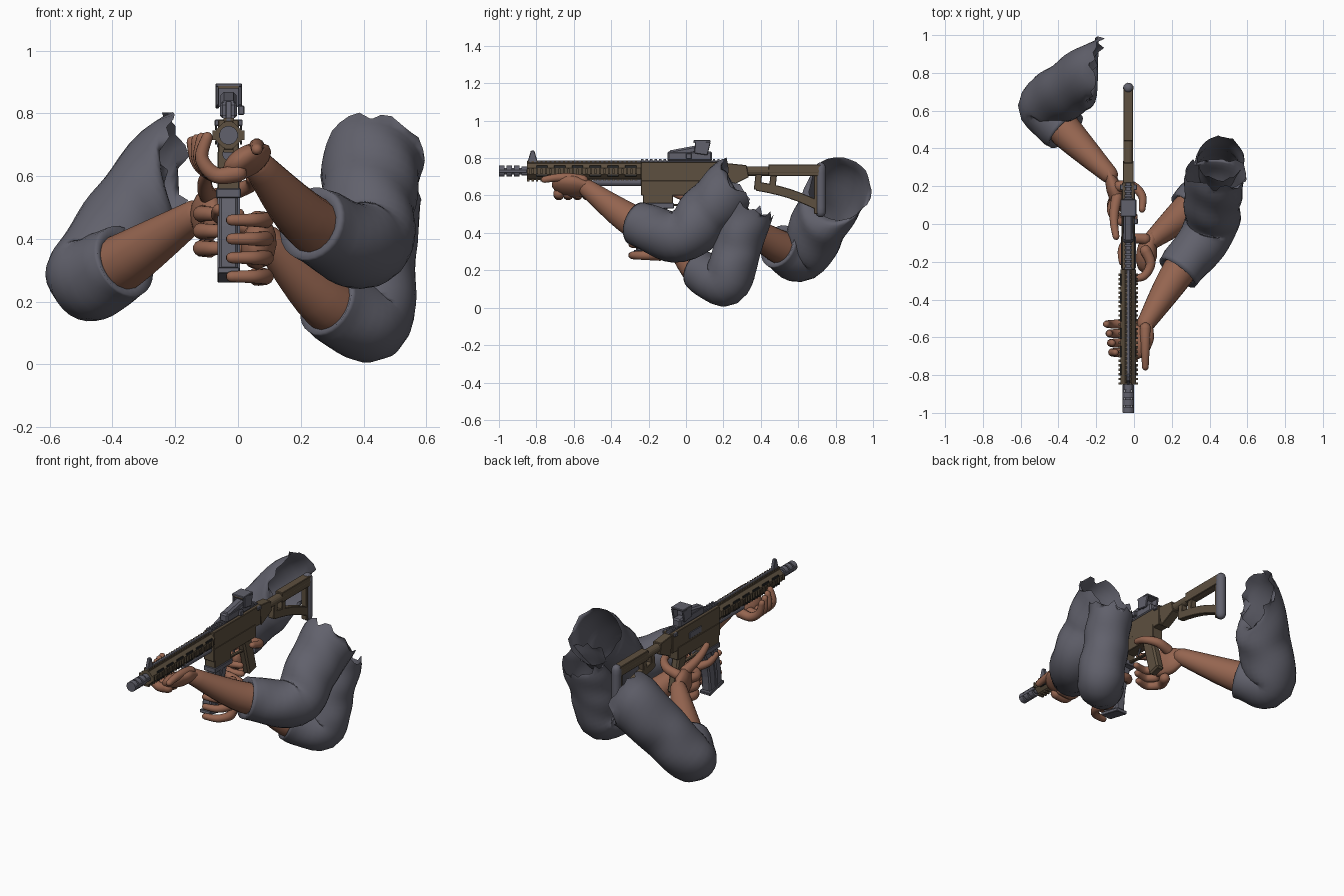
import bpy, bmesh, math, random
from mathutils import Matrix, Vector

random.seed(4)
if "Cube" in bpy.data.objects:
    bpy.data.objects.remove(bpy.data.objects["Cube"], do_unlink=True)


def material(name, red, green, blue):
    mat = bpy.data.materials.new(name)
    mat.use_nodes = True
    mat.diffuse_color = (red, green, blue, 1)
    shader = mat.node_tree.nodes["Principled BSDF"]
    shader.inputs["Base Color"].default_value = mat.diffuse_color
    shader.inputs["Roughness"].default_value = .8
    return mat


CLOTH = material("grey cloth", .12, .12, .15)
SKIN = material("skin", .3, .13, .08)
TAN = material("brown metal", .11, .08, .05)
STEEL = material("grey metal", .12, .12, .15)
DARK = material("dark recess", .02, .02, .02)

# Landmarks of the rifle: centre plane, bore height and stations along its length
CENTRE, BORE = -.03, .73
MUZZLE, GUARD, FRONT, REAR, BUTT = -1, -.85, -.24, .22, .72


def finish(name, bm, mat, smooth=False, bevel=0):
    bmesh.ops.recalc_face_normals(bm, faces=bm.faces)
    mesh = bpy.data.meshes.new(name)
    bm.to_mesh(mesh)
    bm.free()
    mesh.materials.append(mat)
    for face in mesh.polygons:
        face.use_smooth = smooth
    part = bpy.data.objects.new(name, mesh)
    bpy.context.collection.objects.link(part)
    if bevel:
        modifier = part.modifiers.new("bevel", "BEVEL")
        modifier.width = bevel
        modifier.limit_method = "ANGLE"
    return part


def spline(values, i, f):
    last = len(values) - 1
    before, start, end, after = (values[min(max(i + k, 0), last)] for k in (-1, 0, 1, 2))
    return (start + (end - before) * (f / 2)
            + (before * 2 - start * 5 + end * 4 - after) * (f * f / 2)
            + (start * 3 - before - end * 3 + after) * (f ** 3 / 2))


def tube(name, points, radii, mat, sides=14, steps=6, flat=None, facing=None):
    """Loft round sections along a smooth path; with a facing it is a folded, torn sleeve."""
    spans = len(points) - 1
    path = []
    for s in range(spans * steps + 1):
        i = min(s // steps, spans - 1)
        f = s / steps - i
        path.append((spline(points, i, f), spline(radii, i, f)))
    rings = []
    for k, (spot, radius) in enumerate(path):
        ahead, behind = path[min(k + 1, len(path) - 1)][0], path[max(k - 1, 0)][0]
        along = (ahead - behind).normalized()
        if facing:
            along = along.lerp(facing, (k / (len(path) - 1)) ** 4).normalized()
        rings.append((spot, radius, along))
    spot, radius, along = rings[0]
    if facing:
        rings.insert(0, (spot + along * .02, radius * .7, along))
    else:
        tip, small, out = rings[-1]
        for reach, scale in ((.55, .8), (.9, .35)):
            rings.insert(0, (spot - along * radius * reach, radius * scale, along))
            rings.append((tip + out * small * reach, small * scale, out))
    bm = bmesh.new()
    side = rings[0][2].orthogonal().normalized()
    loops = []
    for k, (spot, radius, along) in enumerate(rings):
        side = (side - along * side.dot(along)).normalized()
        other = along.cross(side)
        loop = []
        for j in range(sides):
            a = math.tau * j / sides
            offset = (side * math.cos(a) + other * math.sin(a)) * radius
            if flat:
                offset -= flat * offset.dot(flat) / 2
            if facing and k > 2:
                offset *= 1 + .02 * math.sin(k + 2 * math.sin(a)) + .015 * math.sin(3 * a + k)
            if facing and k == len(rings) - 1:
                offset += along * random.uniform(-.04, .03)
            loop.append(bm.verts.new(spot + offset))
        loops.append(loop)
    skin_loops(bm, loops, capped=not facing)
    return finish(name, bm, mat, smooth=True)


def skin_loops(bm, loops, capped):
    for a, b in zip(loops, loops[1:]):
        for j in range(len(a)):
            bm.faces.new((a[j - 1], a[j], b[j], b[j - 1]))
    if capped:
        bm.faces.new(loops[0])
        bm.faces.new(loops[-1])


def rod(name, start, end, radius, mat, height=BORE, sides=16):
    """Cylinder lying along the length of the rifle."""
    bm = bmesh.new()
    angles = [math.tau * (j + .5) / sides for j in range(sides)]
    loops = [[bm.verts.new((CENTRE + radius * math.cos(a), y, height + radius * math.sin(a)))
              for a in angles] for y in (start, end)]
    skin_loops(bm, loops, capped=True)
    return finish(name, bm, mat)


def bar(name, start, end, depth, width, mat, shift=0, taper=1, bow=0, bevel=.003):
    """Slab between two (y, z) points, optionally tapered or bowed along its length."""
    a, b = Vector(start), Vector(end)
    across = (b - a).orthogonal().normalized()
    cuts = 6 if bow else 1
    bm = bmesh.new()
    loops = []
    for s in range(cuts + 1):
        t = s / cuts
        mid = a.lerp(b, t) + across * bow * math.sin(math.pi * t)
        half = across * depth / 2 * (1 + (taper - 1) * t)
        loops.append([bm.verts.new((CENTRE + shift + x * width / 2, *(mid + half * e)))
                      for x, e in ((-1, -1), (1, -1), (1, 1), (-1, 1))])
    skin_loops(bm, loops, capped=True)
    return finish(name, bm, mat, bevel=bevel)


def repeat(part, count, step):
    modifier = part.modifiers.new("repeat", "ARRAY")
    modifier.count = count
    modifier.use_relative_offset = False
    modifier.use_constant_offset = True
    modifier.constant_offset_displace = (0, step, 0)


def teeth(name, start, end, height, depth, width, mat, shift=0, pitch=.024):
    """Row of rail teeth from one station to another."""
    tooth = bar(name, (start, height), (start + pitch / 2, height), depth, width, mat,
                shift, bevel=0)
    repeat(tooth, int((end - start) / pitch), pitch)


# Barrel and muzzle brake
rod("barrel", MUZZLE + .01, FRONT, .018, STEEL)
repeat(rod("muzzle_ring", MUZZLE, MUZZLE + .03, .03, STEEL), 3, .04)
rod("muzzle_collar", GUARD - .03, GUARD, .025, STEEL)
rod("lower_tube", -.5, FRONT, .02, STEEL, height=.67)

# Handguard with rails on four sides and dark slots
rod("handguard", GUARD, FRONT, .044, TAN, sides=8)
bar("rail_cover", (GUARD, .78), (FRONT, .78), .014, .018, STEEL)
for side in (-1, 1):
    bar("muzzle_bar", (MUZZLE, BORE), (GUARD, BORE), .02, .01, STEEL, side * .025)
    bar("rail", (GUARD, BORE + side * .04), (FRONT, BORE + side * .04), .014, .03, TAN)
    teeth("rail_teeth", GUARD, FRONT, BORE + side * .05, .01, .034, TAN)
    teeth("side_teeth", GUARD, FRONT, BORE, .03, .012, TAN, side * .045)
    for level in (-.023, .023):
        slot = bar("slot", (-.8, BORE + level), (-.74, BORE + level), .012, .006, DARK,
                   side * .04, bevel=0)
        repeat(slot, 6, .095)
bar("front_sight", (-.82, .77), (-.82, .84), .06, .02, STEEL, taper=.3)

# Receiver and controls
bar("upper_receiver", (FRONT, .72), (REAR, .72), .12, .066, TAN)
bar("lower_receiver", (FRONT, .64), (.17, .64), .08, .07, TAN)
bar("magazine_well", (-.15, .64), (-.15, .54), .16, .07, TAN)
bar("top_rail", (FRONT, .78), (REAR, .78), .014, .03, STEEL)
teeth("top_rail_teeth", FRONT, REAR, .79, .01, .038, STEEL)
bar("ejection_port", (-.06, .71), (.06, .71), .04, .006, STEEL, shift=-.034)
bar("charging_handle", (.18, .77), (.21, .77), .02, .09, STEEL)
bar("trigger_guard", (-.07, .55), (.09, .54), .012, .02, TAN)
bar("trigger", (.02, .61), (0, .56), .012, .01, STEEL)
bar("pistol_grip", (.1, .62), (.16, .39), .08, .05, TAN, bevel=.01)

# Bowed magazine with ribs, a collar and a base plate
TOP, FOOT = (-.15, .56), (-.21, .29)
bar("magazine", TOP, FOOT, .12, .06, STEEL, bow=-.015, bevel=.008)
for side in (-1, 1):
    bar("magazine_rib", TOP, FOOT, .02, .008, STEEL, side * .032, bow=-.015, bevel=0)
bar("magazine_collar", (-.15, .56), (-.15, .53), .17, .08, STEEL)
bar("magazine_base", (-.28, .3), (-.14, .27), .02, .07, STEEL)

# Reflex sight
bar("sight_base", (-.1, .81), (.14, .81), .05, .055, STEEL, bevel=.008)
bar("sight_slope", (-.09, .82), (.07, .85), .04, .05, STEEL, bevel=.01)
for side in (-1, 1):
    bar("sight_wall", (.08, .82), (.09, .89), .07, .012, STEEL, side * .036, taper=1.2)
bar("sight_roof", (.04, .89), (.13, .89), .012, .084, STEEL)
bar("sight_lens", (.08, .82), (.08, .89), .006, .07, STEEL, bevel=0)
bar("sight_rim", (.04, .884), (.046, .884), .008, .066, TAN, bevel=0)
bar("sight_knob", (0, .81), (.03, .81), .03, .02, STEEL, shift=.04)

# Skeleton stock
rod("stock_tube", REAR, BUTT, .026, TAN)
bar("stock_hinge", (REAR, .71), (.33, .73), .13, .056, TAN, taper=.5)
bar("stock_cheek", (.44, .735), (BUTT, .735), .06, .05, TAN)
bar("stock_strut", (.38, .65), (BUTT, .54), .05, .036, TAN, bow=.015)
for station in (.39, .47):
    bar("stock_brace", (station, .72), (station - .01, .63), .035, .036, TAN)
bar("butt_plate", (.7, .5), (.7, .76), .03, .036, TAN)
tube("butt_pad", [Vector((CENTRE, BUTT, z)) for z in (.51, .75)], [.028, .028], STEEL)


def arm(name, wrist, cuff, elbow, shoulder, facing, thick, swell):
    """Forearm from wrist to elbow, and a sleeve from its rolled cuff to the shoulder."""
    wrist, cuff, elbow, shoulder = map(Vector, (wrist, cuff, elbow, shoulder))
    tube(name + "_forearm", [elbow, cuff, wrist], [.09, .09, .048], SKIN)
    tube(name + "_sleeve", [cuff, elbow, elbow.lerp(shoulder, .5), shoulder],
         [thick * .85, thick, thick * (1 + swell) / 2, thick * swell], CLOTH,
         sides=28, steps=8, facing=Vector(facing).normalized())


def palm(name, wrist, knuckles, flat, breadth=.08):
    a, b = Vector(wrist), Vector(knuckles)
    tube(name, [a, a.lerp(b, .5), b], [.05, breadth, breadth], SKIN,
         flat=Vector(flat).normalized())


def finger(name, root, heading, axis, bend, bone=.075):
    """Three bones, each turned about the axis by the same bend."""
    points, way = [Vector(root)], Vector(heading).normalized()
    turn = Matrix.Rotation(math.radians(bend), 3, axis)
    for joint in range(3):
        points.append(points[-1] + way * bone)
        way = turn @ way
    tube(name, points, [.03 - .004 * joint for joint in range(4)], SKIN, sides=12)


# Left arm cupping the handguard
arm("left_support", (.06, -.53, .64), (.23, -.26, .45), (.4, -.03, .38), (.43, .27, .66),
    (0, .9, .5), .14, 1.15)
palm("support_palm", (.06, -.53, .64), (.02, -.64, .65), (-.6, 0, .8))
finger("support_thumb", (.06, -.55, .68), (0, -1, .2), "X", 10, bone=.07)
for i in range(4):
    finger("support_finger", (0, -.53 - .05 * i, .61), (-1, 0, -.1), "Y", 40 + 5 * i, bone=.07)

# Left arm reaching around the magazine
arm("left_reload", (.09, -.09, .4), (.28, .07, .2), (.42, .21, .14), (.46, .35, .53),
    (0, .3, 1), .13, .95)
palm("reload_palm", (.09, -.09, .4), (.06, -.18, .38), (1, .4, 0))
finger("reload_thumb", (.06, -.08, .43), (-1, 0, .3), "Z", 45)
for i in range(4):
    finger("reload_finger", (.06, -.14, .46 - .06 * i), (.4, -1, 0), "Z", -50)

# Right arm holding the grip
arm("right", (-.13, .26, .48), (-.36, .49, .33), (-.47, .62, .28), (-.21, .82, .64),
    (1, -.25, 0), .14, 1.2)
palm("grip_palm", (-.13, .26, .48), (-.09, .14, .47), (1, .2, 0))
finger("grip_thumb", (-.08, .2, .53), (1, 0, .3), "Z", -45)
finger("trigger_finger", (-.09, .14, .53), (-.2, -1, .4), "Z", 10)
for i in range(3):
    finger("grip_finger", (-.09, .14 + .01 * i, .48 - .055 * i), (-.4, -1, 0), "Z", 60)
